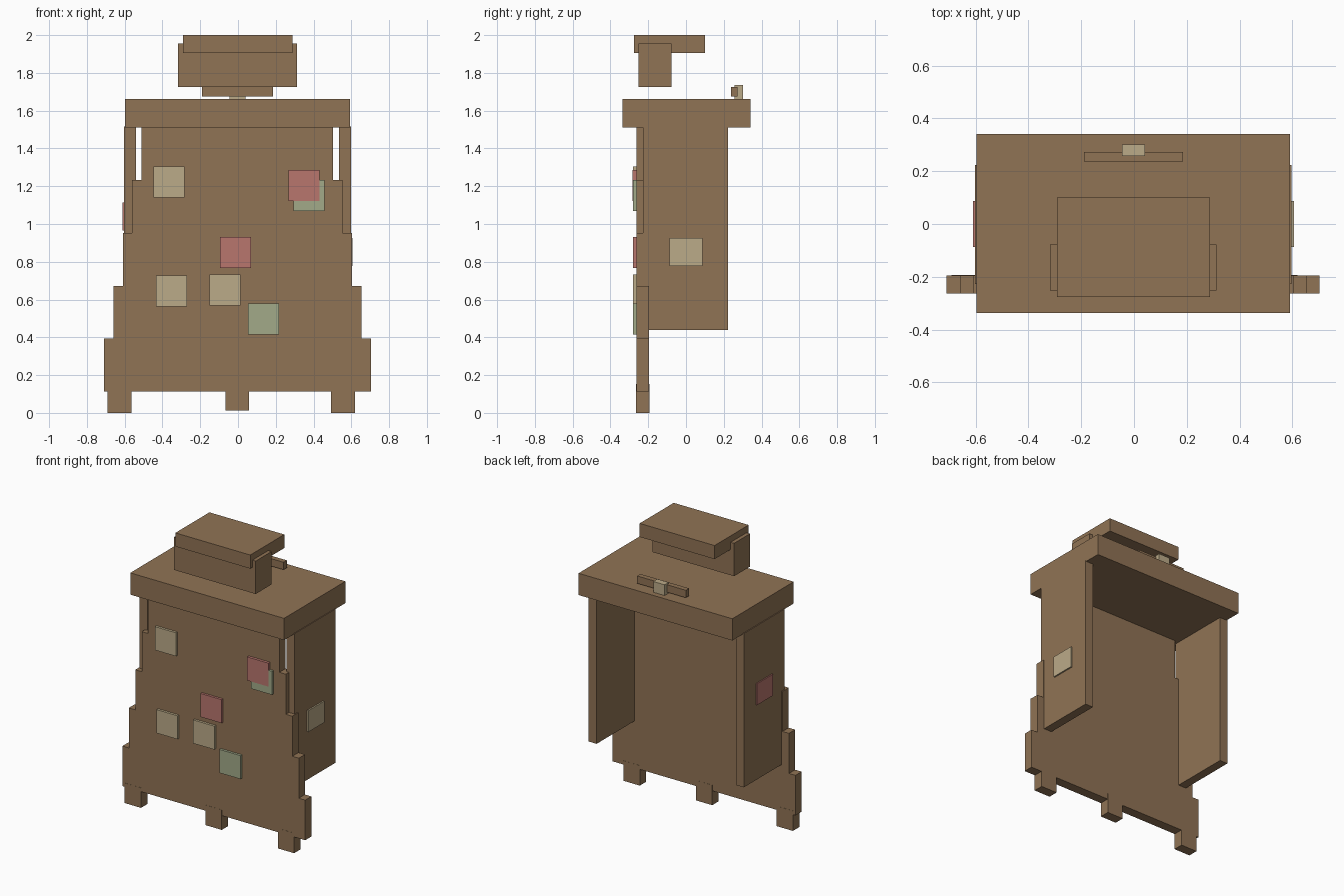
import bpy
import bmesh

cube = bpy.data.objects.get("Cube")
if cube:
    bpy.data.objects.remove(cube, do_unlink=True)


def material(name, rgb):
    mat = bpy.data.materials.new(name)
    mat.use_nodes = True
    mat.diffuse_color = (*rgb, 1)
    mat.node_tree.nodes["Principled BSDF"].inputs["Base Color"].default_value = (*rgb, 1)
    return mat


brown = material("brown_wood", (0.28, 0.172, 0.09))
cream = material("cream_paper", (0.50, 0.405, 0.247))
green = material("green_paper", (0.36, 0.40, 0.25))
red = material("red_paper", (0.485, 0.18, 0.155))


def add_object(name, bm, mat):
    bmesh.ops.recalc_face_normals(bm, faces=bm.faces)
    mesh = bpy.data.meshes.new(name)
    bm.to_mesh(mesh)
    bm.free()
    mesh.materials.append(mat)
    obj = bpy.data.objects.new(name, mesh)
    bpy.context.collection.objects.link(obj)
    return obj


def box(name, x, y, z, mat=brown):
    """Box from its (low, high) range on each axis."""
    bm = bmesh.new()
    bmesh.ops.create_cube(bm, size=1)
    for v in bm.verts:
        v.co = [sum(r) / 2 + c * (r[1] - r[0]) for r, c in zip((x, y, z), v.co)]
    return add_object(name, bm, mat)


MID = -0.003
FRONT, BACK = -0.263, -0.195

# Stepped front board: five tiers, each narrower than the one below
half = []
for i in range(5):
    width = 0.707 - 0.05 * i
    half += [(width, 0.113 + 0.28 * i), (width, 0.113 + 0.28 * (i + 1))]
outline = half + [(-w, z) for w, z in reversed(half)]
bm = bmesh.new()
face = bm.faces.new([bm.verts.new((MID + w, FRONT, z)) for w, z in outline])
extruded = bmesh.ops.extrude_face_region(bm, geom=[face])["geom"]
for v in extruded:
    if isinstance(v, bmesh.types.BMVert):
        v.co.y = BACK
add_object("front_board", bm, brown)

# Feet under the front board
for name, x, bottom in (("right_foot", -0.628, 0), ("middle_foot", -0.004, 0.013),
                        ("left_foot", 0.556, 0)):
    box(name, (x - 0.063, x + 0.063), (FRONT - 0.001, BACK + 0.001), (bottom, bottom + 0.14))

# Side panels and counter top
for name, side in (("right_panel", -1), ("left_panel", 1)):
    x = sorted((MID + side * 0.6, MID + side * 0.538))
    box(name, x, (-0.228, 0.223), (0.44, 1.515))
box("counter_top", (-0.597, 0.592), (-0.337, 0.341), (1.51, 1.662))

# Raised box with its overhanging lid
box("upper_box", (-0.318, 0.313), (-0.252, -0.077), (1.725, 1.955))
box("upper_lid", (-0.291, 0.288), (-0.276, 0.1), (1.905, 2.0))

# Bar and knob at the rear of the counter
box("rear_bar", (-0.19, 0.186), (0.237, 0.273), (1.674, 1.726))
box("rear_knob", (-0.046, 0.041), (0.257, 0.302), (1.662, 1.737), cream)

# Square notes on the front board: centre x, centre z, colour, forward lift
notes = ((-0.365, 1.223, cream, 0), (-0.353, 0.646, cream, 0), (-0.069, 0.65, cream, 0),
         (0.35, 1.203, red, 0.002), (-0.012, 0.85, red, 0),
         (0.377, 1.152, green, 0), (0.134, 0.498, green, 0))
for i, (x, z, mat, lift) in enumerate(notes):
    box(f"front_note_{i + 1}", (x - 0.082, x + 0.082), (-0.28 - lift, FRONT + 0.01),
        (z - 0.082, z + 0.082), mat)

# One note on each side panel
box("left_note", (0.59, 0.607), (-0.088, 0.088), (0.777, 0.926), cream)
box("right_note", (-0.611, -0.595), (-0.088, 0.088), (0.965, 1.115), red)
